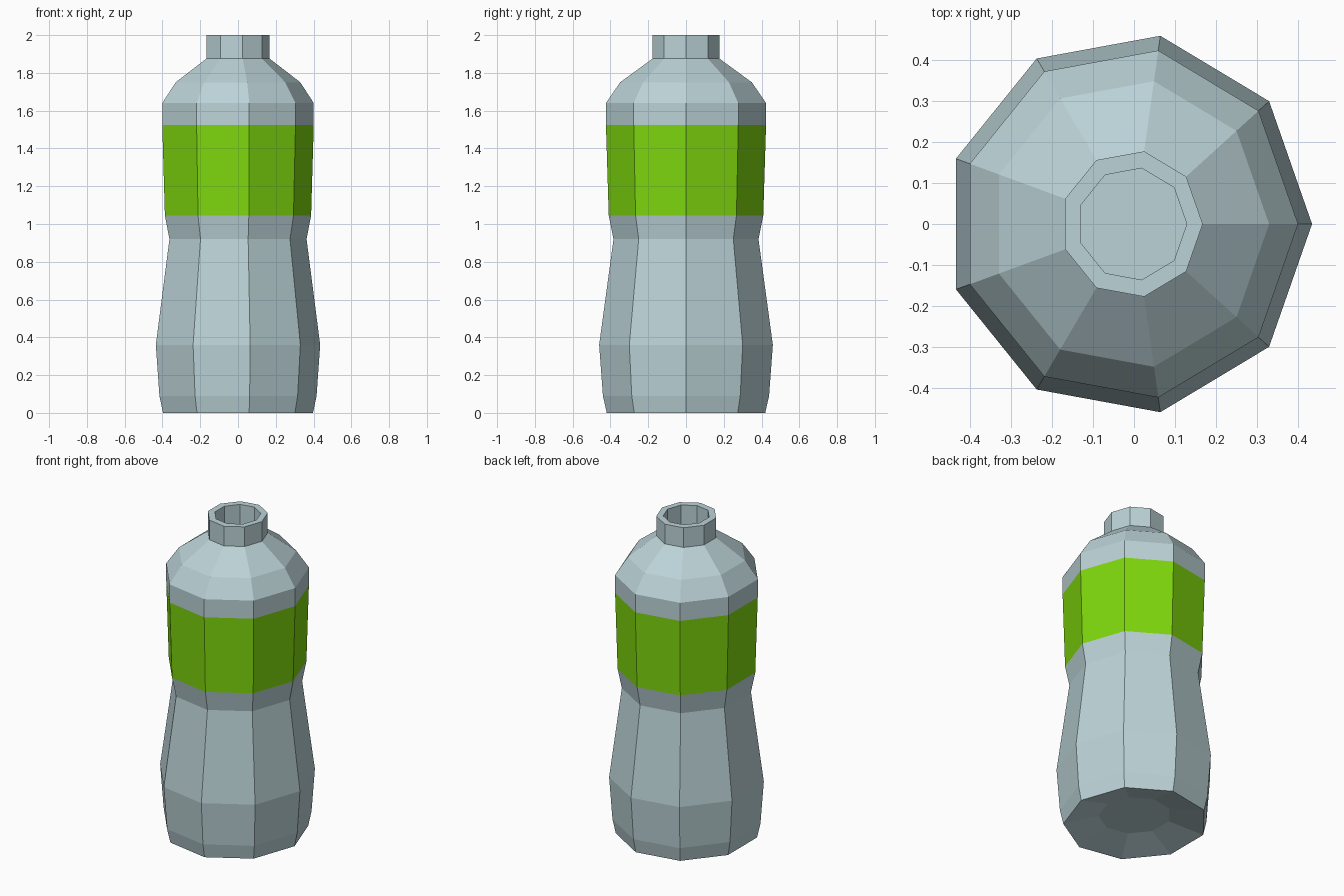
import bpy, bmesh
from math import cos, sin, radians

if "Cube" in bpy.data.objects:
    bpy.data.objects.remove(bpy.data.objects["Cube"])

SIDES = 9
COS20, SIN80 = cos(radians(20)), sin(radians(80))
DEPTH_RATIO = 1.057   # slightly deeper (y) than wide (x)


def material(name, rgb):
    mat = bpy.data.materials.new(name)
    mat.diffuse_color = (*rgb, 1)
    mat.use_nodes = True
    mat.node_tree.nodes["Principled BSDF"].inputs["Base Color"].default_value = mat.diffuse_color
    return mat


def ring(bm, half_width, z):
    """Nine-sided ring, centred by its bounding box, one corner on +x."""
    verts = []
    for i in range(SIDES):
        a = radians(i * 360 / SIDES)
        x = half_width * (cos(a) - (1 - COS20) / 2) / ((1 + COS20) / 2)
        y = half_width * DEPTH_RATIO * sin(a) / SIN80
        verts.append(bm.verts.new((x, y, z)))
    return verts


# Profile as (half width, height), from the base recess to the mouth floor
profile = [
    (0.20, 0.05), (0.397, 0.0),                             # recessed base
    (0.416, 0.09), (0.435, 0.36), (0.363, 0.92),            # grip and waist
    (0.387, 1.045), (0.401, 1.525),                         # label band
    (0.401, 1.64), (0.33, 1.75), (0.168, 1.875),            # shoulder
    (0.168, 2.0), (0.129, 2.0), (0.129, 1.875),             # neck and mouth
]
LABEL_BAND = 5

bm = bmesh.new()
rings = [ring(bm, w, z) for w, z in profile]
for band, (low, high) in enumerate(zip(rings, rings[1:])):
    for i in range(SIDES):
        j = (i + 1) % SIDES
        face = bm.faces.new((low[i], low[j], high[j], high[i]))
        face.material_index = int(band == LABEL_BAND)
bm.faces.new(rings[0][::-1])
bm.faces.new(rings[-1])
bmesh.ops.recalc_face_normals(bm, faces=bm.faces)

# Bottle with its coloured label band
mesh = bpy.data.meshes.new("bottle")
bm.to_mesh(mesh)
bm.free()
mesh.materials.append(material("pale_plastic", (0.50, 0.65, 0.68)))
mesh.materials.append(material("green_label", (0.21, 0.68, 0.004)))
bottle = bpy.data.objects.new("bottle", mesh)
bpy.context.collection.objects.link(bottle)
